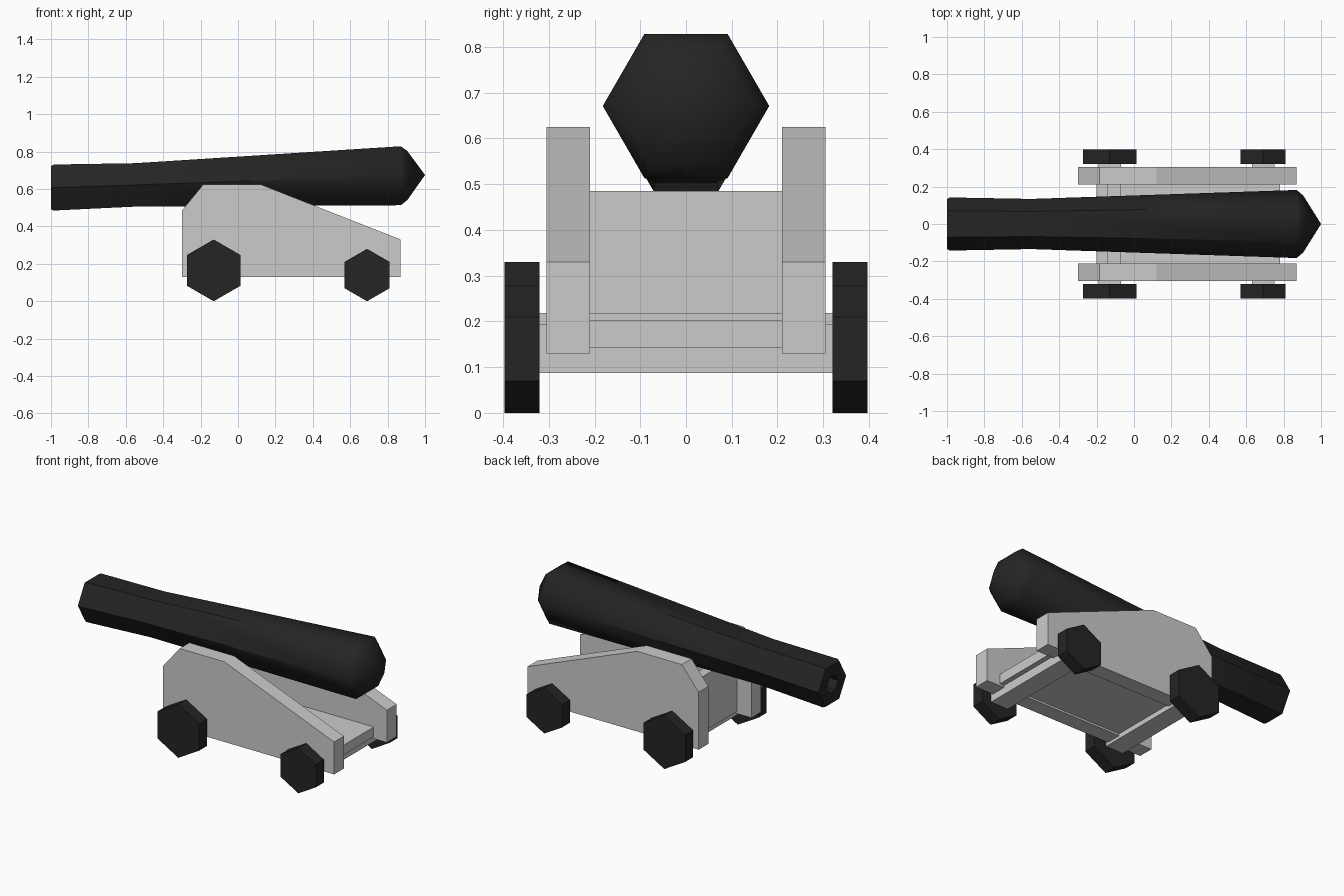
import bpy, bmesh, math

cube = bpy.data.objects.get("Cube")
if cube:
    bpy.data.objects.remove(cube, do_unlink=True)


def make_material(name, value):
    mat = bpy.data.materials.new(name)
    mat.use_nodes = True
    colour = (value, value, value, 1)
    mat.diffuse_color = colour
    mat.node_tree.nodes["Principled BSDF"].inputs["Base Color"].default_value = colour
    return mat


GREY = make_material("light grey", 0.6)
BLACK = make_material("iron black", 0.018)


def finish(name, bm, mat):
    bmesh.ops.recalc_face_normals(bm, faces=bm.faces)
    mesh = bpy.data.meshes.new(name)
    bm.to_mesh(mesh)
    bm.free()
    mesh.materials.append(mat)
    obj = bpy.data.objects.new(name, mesh)
    bpy.context.collection.objects.link(obj)
    return obj


def extrude_profile(name, points, y0, y1, mat):
    """Extrude an (x, z) outline from y0 to y1."""
    bm = bmesh.new()
    face = bm.faces.new([bm.verts.new((x, y0, z)) for x, z in points])
    grown = bmesh.ops.extrude_face_region(bm, geom=[face])["geom"]
    verts = [g for g in grown if isinstance(g, bmesh.types.BMVert)]
    bmesh.ops.translate(bm, verts=verts, vec=(0, y1 - y0, 0))
    return finish(name, bm, mat)


def box(name, x0, x1, half_y, z0, z1, mat):
    outline = [(x0, z0), (x1, z0), (x1, z1), (x0, z1)]
    return extrude_profile(name, outline, -half_y, half_y, mat)


def hexagon(cx, cz, r):
    """Six-sided outline with a corner at the top."""
    angles = [math.radians(30 + 60 * i) for i in range(6)]
    return [(cx + r * math.cos(a), cz + r * math.sin(a)) for a in angles]


# Carriage cheeks
cheek = [(-0.30, 0.13), (0.87, 0.13), (0.87, 0.33),
         (0.12, 0.625), (-0.185, 0.625), (-0.30, 0.485)]
for side, s in (("back", 1), ("front", -1)):
    extrude_profile(side + "_cheek", cheek, s * 0.21, s * 0.305, GREY)

# Bed and upright cross plate
box("bed", -0.20, 0.78, 0.21, 0.142, 0.202, GREY)
box("cross_plate", -0.20, -0.14, 0.21, 0.142, 0.485, GREY)

# Axles and six-sided wheels
for end, cx, r in (("muzzle", -0.13, 0.165), ("breech", 0.69, 0.14)):
    box(end + "_axle", cx - 0.06, cx + 0.06, 0.325, r - 0.053, r + 0.053, GREY)
    for side, s in (("back", 1), ("front", -1)):
        extrude_profile(f"{end}_{side}_wheel", hexagon(cx, r, r),
                        s * 0.32, s * 0.397, BLACK)

# Barrel: six-sided rings (x, centre z, radius) from bore bottom to breech
rings = [(-0.80, 0.614, 0.055), (-1.0, 0.607, 0.055), (-1.0, 0.607, 0.134),
         (-0.985, 0.608, 0.142), (-0.55, 0.622, 0.134),
         (0.87, 0.671, 0.182), (0.905, 0.672, 0.152)]
bm = bmesh.new()
loops = []
for x, z, r in rings:
    loops.append([bm.verts.new((x, r * math.cos(i * math.pi / 3),
                                z + r * math.sin(i * math.pi / 3)))
                  for i in range(6)])
for a, b in zip(loops, loops[1:]):
    for i in range(6):
        j = (i + 1) % 6
        bm.faces.new((a[i], a[j], b[j], b[i]))
bm.faces.new(loops[0])
tip = bm.verts.new((1.0, 0, 0.675))
for i in range(6):
    bm.faces.new((loops[-1][i], loops[-1][(i + 1) % 6], tip))
barrel = finish("barrel", bm, BLACK)

# Soft breech cap with crisp barrel edges
bpy.ops.object.select_all(action="DESELECT")
barrel.select_set(True)
bpy.context.view_layer.objects.active = barrel
bpy.ops.object.shade_smooth_by_angle(angle=math.radians(50))
